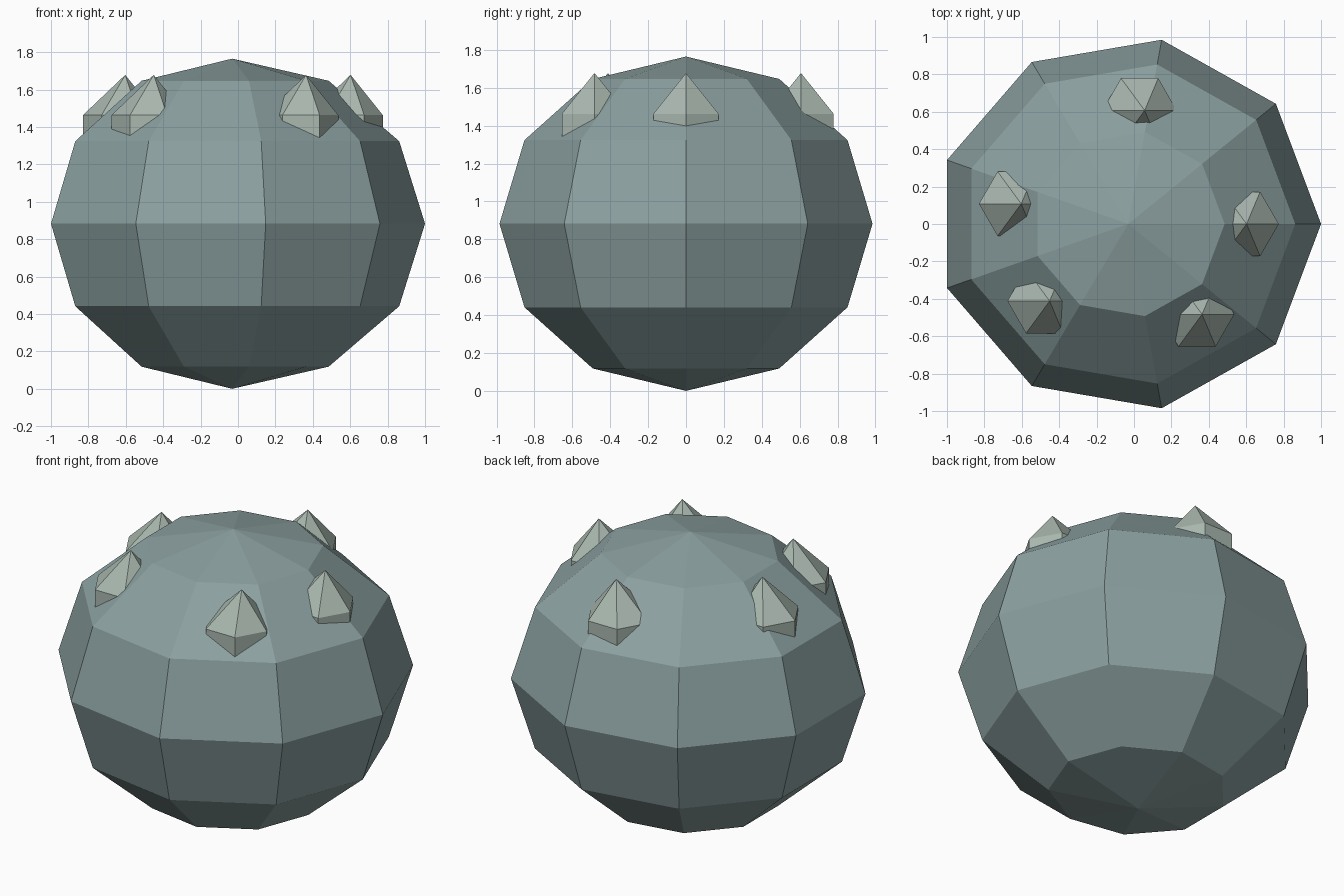
import bpy, bmesh
from math import sin, cos, pi

if "Cube" in bpy.data.objects:
    bpy.data.objects.remove(bpy.data.objects["Cube"])


def material(name, color):
    m = bpy.data.materials.new(name)
    m.diffuse_color = (*color, 1)
    m.use_nodes = True
    m.node_tree.nodes["Principled BSDF"].inputs["Base Color"].default_value = m.diffuse_color
    return m


def faceted(name, sides, rings, tip, foot, mat, sx=1.0):
    """Faceted solid from (radius, z) rings, closed by a tip point and a foot point."""
    bm = bmesh.new()
    loops = [[bm.verts.new((sx * r * cos(2 * pi * i / sides), r * sin(2 * pi * i / sides), z))
              for i in range(sides)] for r, z in rings]
    top, low = bm.verts.new(tip), bm.verts.new(foot)
    for i in range(sides):
        j = (i + 1) % sides
        for a, b in zip(loops, loops[1:]):
            bm.faces.new((a[i], a[j], b[j], b[i]))
        bm.faces.new((low, loops[0][j], loops[0][i]))
        bm.faces.new((top, loops[-1][i], loops[-1][j]))
    bmesh.ops.recalc_face_normals(bm, faces=bm.faces)
    me = bpy.data.meshes.new(name)
    bm.to_mesh(me)
    bm.free()
    me.materials.append(mat)
    ob = bpy.data.objects.new(name, me)
    bpy.context.collection.objects.link(ob)
    return ob


body_mat = material("body_teal", (0.26, 0.35, 0.35))
spike_mat = material("spike_pale", (0.40, 0.48, 0.43))

# Nine-sided, six-ring flattened ball
H = 0.8825
lat = [(sin(k * pi / 6), -H * cos(k * pi / 6)) for k in range(1, 6)]
body = faceted("body", 9, lat, (0, 0, H), (0, 0, -H), body_mat, 1.031)
body.location = (-0.031, 0, H)

# Five hexagonal studs with slightly offset points, sunk into the shoulder
centres = [(0.575, 0), (0.03, 0.607), (-0.63, 0.108), (0.337, -0.483), (-0.478, -0.412)]
for n, (x, y) in enumerate(centres):
    stud = faceted(f"stud_{n + 1}", 6, [(0.199, -0.21), (0.199, 0)],
                   (0.027, 0, 0.215), (0, 0, -0.21), spike_mat)
    stud.location = (x, y, 1.463)
